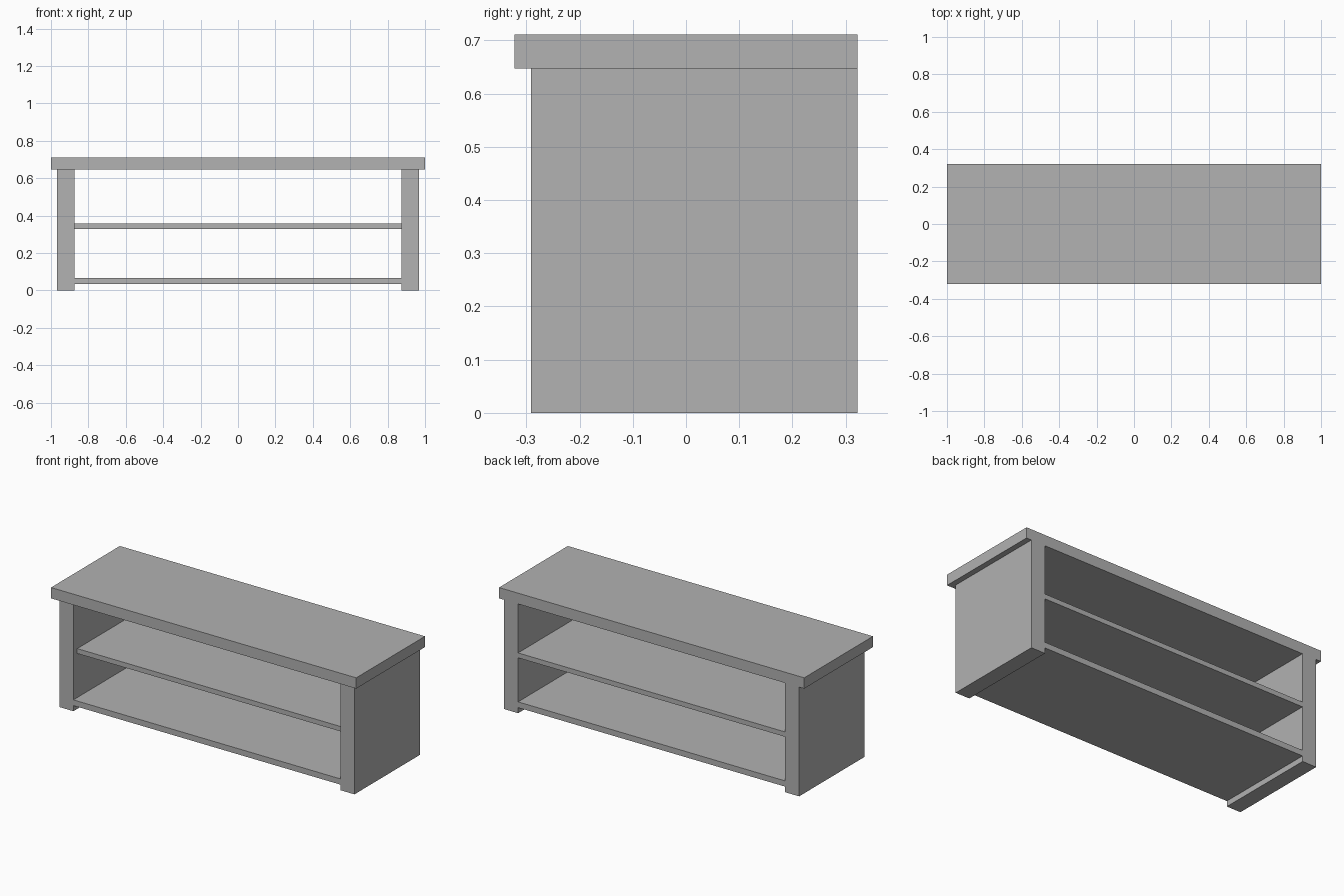
import bpy
import bmesh
from mathutils import Vector

cube = bpy.data.objects.get("Cube")
if cube:
    bpy.data.objects.remove(cube, do_unlink=True)

# Single flat grey finish
GREY = (0.445, 0.445, 0.445, 1.0)
grey = bpy.data.materials.new("plain grey")
grey.use_nodes = True
grey.diffuse_color = GREY
grey.node_tree.nodes["Principled BSDF"].inputs["Base Color"].default_value = GREY


def board(name, x, y, z):
    """Box spanning the given (min, max) range on each axis."""
    low, high = (Vector(corner) for corner in zip(x, y, z))
    centre, size = (low + high) / 2, high - low
    bm = bmesh.new()
    bmesh.ops.create_cube(bm, size=1)
    bmesh.ops.scale(bm, vec=size, verts=bm.verts)
    mesh = bpy.data.meshes.new(name)
    bm.to_mesh(mesh)
    bm.free()
    mesh.materials.append(grey)
    obj = bpy.data.objects.new(name, mesh)
    obj.location = centre
    bpy.context.collection.objects.link(obj)
    return obj


back = 0.322
front = -0.291      # front of the carcass, behind the top's overhang
inner, outer = 0.875, 0.967
top_z = 0.647

# Top overhangs the front and both ends, flush at the back
board("top", (-1, 1), (-back, back), (top_z, 0.711))

# Thick end panels
board("left_side_panel", (inner, outer), (front, back), (0, top_z))
board("right_side_panel", (-outer, -inner), (front, back), (0, top_z))

# Bottom board flush with the panels, middle shelf set back at the front
board("bottom_shelf", (-inner, inner), (front, back), (0.033, 0.067))
board("middle_shelf", (-inner, inner), (front + 0.036, back), (0.328, 0.357))
